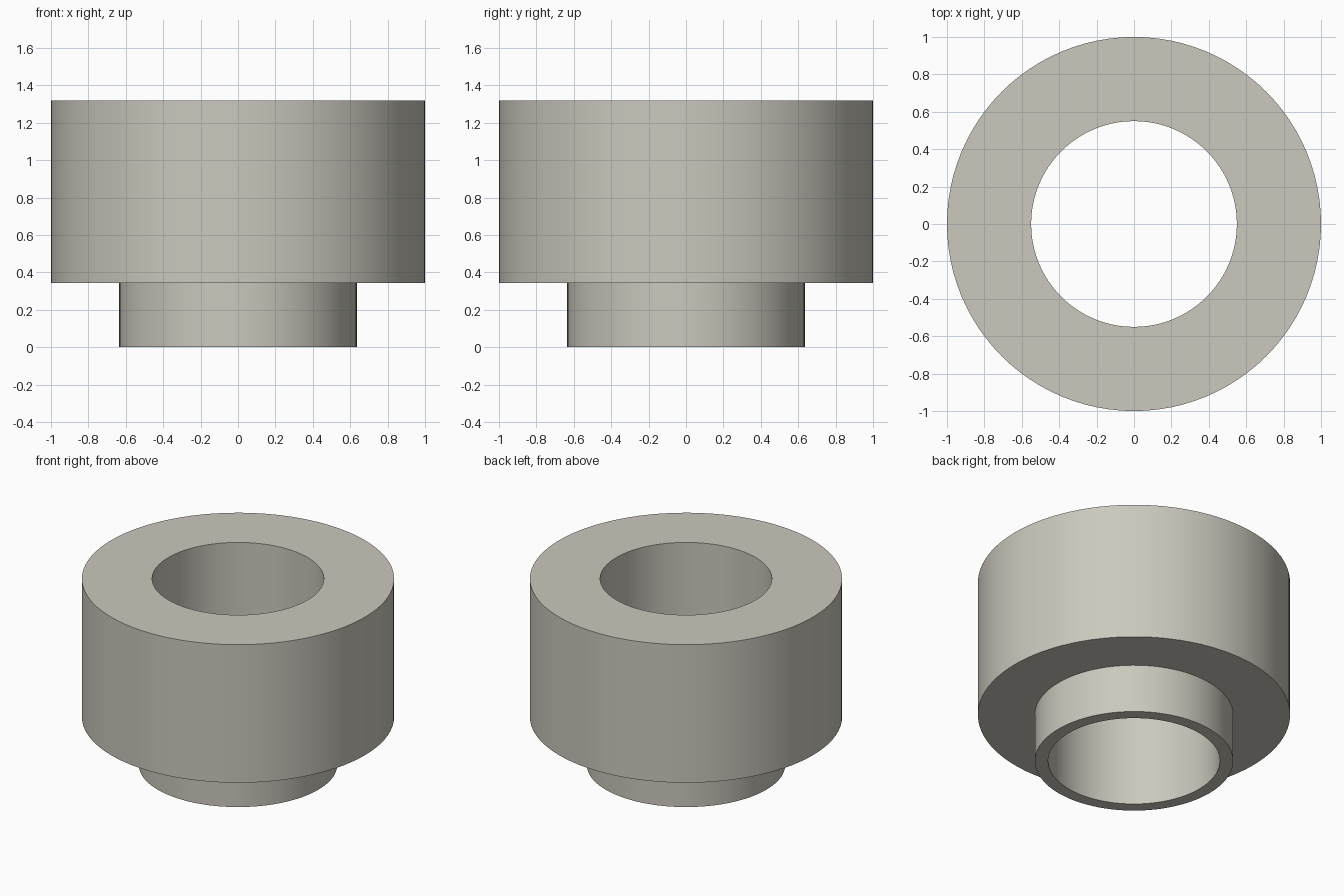
import bpy, bmesh, math

cube = bpy.data.objects.get("Cube")
if cube:
    bpy.data.objects.remove(cube, do_unlink=True)

SEGMENTS = 96

# Warm grey material
grey = bpy.data.materials.new("warm grey")
grey.use_nodes = True
colour = (0.60, 0.58, 0.51, 1.0)
grey.diffuse_color = colour
grey.node_tree.nodes["Principled BSDF"].inputs["Base Color"].default_value = colour


def lathe(name, profile, material):
    """Revolve a closed (radius, z) profile around the z axis."""
    bm = bmesh.new()
    verts = [bm.verts.new((r, 0, z)) for r, z in profile]
    edges = [bm.edges.new((verts[i - 1], verts[i])) for i in range(len(verts))]
    bmesh.ops.spin(bm, geom=verts + edges, cent=(0, 0, 0), axis=(0, 0, 1),
                   angle=math.tau, steps=SEGMENTS, use_merge=True)
    bmesh.ops.remove_doubles(bm, verts=bm.verts, dist=1e-5)
    bmesh.ops.recalc_face_normals(bm, faces=bm.faces)
    mesh = bpy.data.meshes.new(name)
    bm.to_mesh(mesh)
    bm.free()
    mesh.materials.append(material)
    obj = bpy.data.objects.new(name, mesh)
    bpy.context.collection.objects.link(obj)
    return obj


# Stepped bushing: narrow collar below, wide body above, straight bore through both
BORE, COLLAR, BODY = 0.55, 0.635, 1.0
STEP, TOP = 0.342, 1.318
bushing = lathe("stepped_bushing",
                [(BORE, 0), (COLLAR, 0), (COLLAR, STEP),
                 (BODY, STEP), (BODY, TOP), (BORE, TOP)], grey)

# Smooth round walls with sharp rims
bpy.ops.object.select_all(action='DESELECT')
bushing.select_set(True)
bpy.context.view_layer.objects.active = bushing
bpy.ops.object.shade_smooth_by_angle(angle=math.radians(30))
